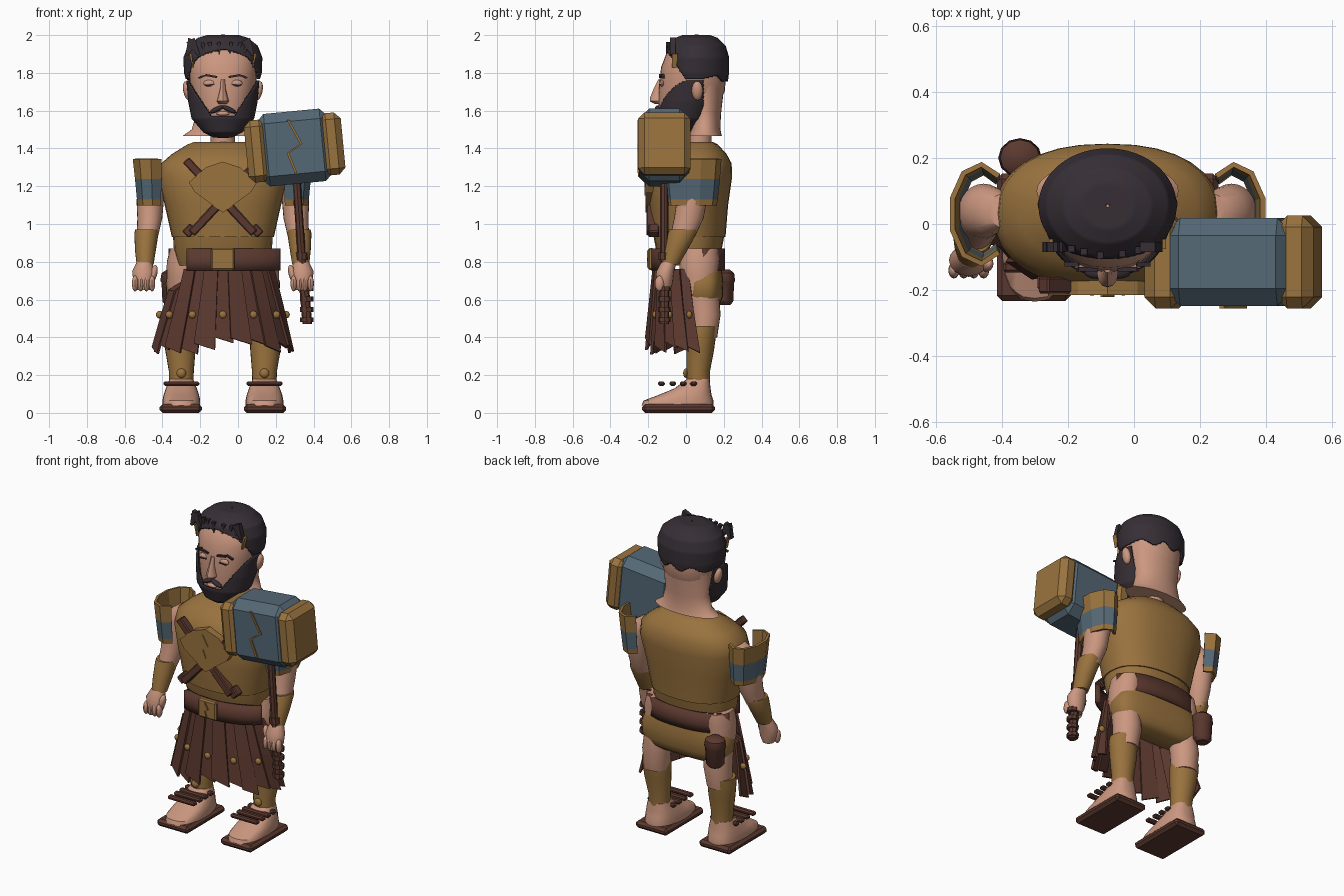
import bpy, bmesh, math, random
from mathutils import Matrix, Vector

random.seed(4)
if "Cube" in bpy.data.objects:
    bpy.data.objects.remove(bpy.data.objects["Cube"])
CENTRE = -.08          # the body stands left of the origin, balancing the hammer
RIGHT_LEFT = (("right", -1), ("left", 1))


def material(name, *rgb):
    mat = bpy.data.materials.new(name)
    mat.use_nodes = True
    mat.diffuse_color = (*rgb, 1)
    mat.node_tree.nodes["Principled BSDF"].inputs["Base Color"].default_value = (*rgb, 1)
    return mat


skin = material("skin", .6, .31, .215)
bronze = material("bronze", .32, .17, .048)
leather = material("leather", .105, .04, .028)
steel = material("blue steel", .09, .14, .18)
hair_dark = material("dark hair", .037, .028, .036)


def finish(name, bm, mats, thick=0, bevel=0, smooth=40):
    bmesh.ops.recalc_face_normals(bm, faces=bm.faces)
    mesh = bpy.data.meshes.new(name)
    bm.to_mesh(mesh)
    bm.free()
    for mat in mats if isinstance(mats, list) else [mats]:
        mesh.materials.append(mat)
    if smooth:
        mesh.shade_smooth()
        mesh.set_sharp_from_angle(angle=math.radians(smooth))
    ob = bpy.data.objects.new(name, mesh)
    ob.location.x = CENTRE
    bpy.context.collection.objects.link(ob)
    if thick:
        mod = ob.modifiers.new("thickness", "SOLIDIFY")
        mod.thickness, mod.offset = thick, 0
    if bevel:
        mod = ob.modifiers.new("bevel", "BEVEL")
        mod.width, mod.segments = bevel, 1
    return ob


def around(angle, x, y, rx, ry, power=2):
    """Point on an oval; angle 0 is the front, 90 degrees is the left side."""
    s, c = math.sin(angle), math.cos(angle)
    sx, cy = (math.copysign(abs(v) ** (2 / power), v) for v in (s, c))
    return x + rx * sx, y - ry * cy


def loft(name, mats, levels, n=24, arc=None, power=2, sub=1, keep=None, **opts):
    """Skin over oval levels (z, x, y, rx, ry); an arc or a keep rule leaves it open."""
    rows = [levels[0]]
    for a, b in zip(levels, levels[1:]):
        rows += [[p + (q - p) * k / sub for p, q in zip(a, b)] for k in range(1, sub + 1)]
    start, end = arc or (0, 360)
    count = n + 1 if arc else n
    bm = bmesh.new()
    grid = []
    for z, *oval in rows:
        angles = [math.radians(start + (end - start) * i / n) for i in range(count)]
        grid.append([bm.verts.new((*around(a, *oval, power), z)) for a in angles])
    for r, (low, high) in enumerate(zip(grid, grid[1:])):
        for i in range(n):
            j = (i + 1) % count
            bm.faces.new((low[i], low[j], high[j], high[i])).material_index = \
                r if isinstance(mats, list) else 0
    if keep:
        lost = [f for f in bm.faces if not keep(f.calc_center_median())]
        bmesh.ops.delete(bm, geom=lost, context="FACES")
    elif not arc:
        bm.faces.new(grid[0])
        bm.faces.new(grid[-1])
    return finish(name, bm, mats, **opts)


def side(levels, s):
    return [(z, s * x, *rest) for z, x, *rest in levels]


def box(name, mat, size, loc, tilt=0, bevel=0, taper=1):
    """Box turned about the front-back axis; taper narrows its lower end."""
    bm = bmesh.new()
    bmesh.ops.create_cube(bm, size=1)
    for v in bm.verts:
        if v.co.z < 0:
            v.co.x *= taper
    turn = Matrix.Rotation(math.radians(tilt), 4, "Y")
    bm.transform(Matrix.Translation(loc) @ turn @ Matrix.Diagonal((*size, 1)))
    return finish(name, bm, mat, bevel=bevel, smooth=0)


def ball(name, mat, size, loc, tilt=0):
    bm = bmesh.new()
    bmesh.ops.create_uvsphere(bm, u_segments=12, v_segments=8, radius=1)
    turn = Matrix.Rotation(math.radians(tilt), 4, "Y")
    bm.transform(Matrix.Translation(loc) @ turn @ Matrix.Diagonal((*size, 1)))
    return finish(name, bm, mat)


def plate(name, mat, outline, y, thick):
    bm = bmesh.new()
    bm.faces.new([bm.verts.new((x, y, z)) for x, z in outline])
    return finish(name, bm, mat, thick=thick, smooth=0)


def bolt(name, x, y, z, size):
    path = [(-.25, 1), (.25, .1), (-.25, -.25), (.05, -1)]
    edge = [(x + size * (u + .05), z + size * v) for u, v in path]
    back = [(x + size * (u - .05), z + size * v) for u, v in reversed(path)]
    plate(name, bronze, edge + back, y, .009)


# Torso: waist, breastplate and seat of the shorts
loft("waist", bronze, [(.78, 0, .02, .24, .15), (.87, 0, .015, .26, .175), (.95, 0, .015, .265, .19)], power=2.3)
loft("breastplate", bronze, [
    (.93, 0, .015, .27, .194), (1.1, 0, .015, .308, .208), (1.24, 0, .025, .342, .218),
    (1.32, 0, .035, .328, .207), (1.37, 0, .045, .27, .17), (1.42, 0, .06, .19, .11),
    (1.435, 0, .06, .15, .08)], n=32, power=2.3)
loft("shorts", bronze, [(.55, 0, .09, .22, .06), (.575, 0, .09, .27, .09), (.62, 0, .092, .298, .104),
                        (.69, 0, .092, .303, .106), (.74, 0, .088, .285, .104), (.8, 0, .07, .25, .11)],
     n=40, power=3)

# Chest emblem over crossed bars
for name, s in RIGHT_LEFT:
    box(name + "_crossed_bar", leather, (.045, .05, .53), (s * .015, -.185, 1.145), s * 43, .006)
    box(name + "_bar_end", leather, (.05, .055, .06), (s * .178, -.17, .965), -s * 43, .006)
half = [(.09, 1.3), (.18, 1.22), (.15, 1.17)]
plate("chest_emblem", bronze, [(0, 1.33), *half, (0, 1.06), *[(-x, z) for x, z in reversed(half)]], -.19, .05)
bolt("emblem_bolt", 0, -.216, 1.22, .07)

# Belt, buckle and pouch
band = (.755, .8, .87)
loft("front_belt", leather, [(z, 0, .02, .335, .19) for z in band], arc=(-34, 62), thick=.03)
loft("back_belt", leather, [(z, 0, .02, .29, .175) for z in band], arc=(108, 252), thick=.025, power=2.4)
box("buckle", bronze, (.125, .03, .115), (0, -.185, .815), bevel=.008)
bolt("buckle_bolt", 0, -.203, .815, .045)
loft("pouch", leather, [(.57, -.265, .2, .035, .035), (.59, -.265, .2, .055, .05), (.69, -.265, .2, .06, .055),
                        (.7, -.265, .2, .066, .06), (.74, -.265, .2, .06, .055), (.76, -.265, .2, .03, .03)], n=12)

# Skirt of leather strips, ragged at the hem
STRIPS = 13
for i in range(STRIPS):
    bm = bmesh.new()
    out = .012 * (i % 2)
    hem = .36 + random.uniform(-.02, .05)
    top, inset = (.7, .07) if i < 3 else (.76, 0)
    rows = []
    for t in (0, .15, .5, 1):
        shrink = inset if t == 0 else 0
        ring = (0, .03, .27 + .09 * t + out - shrink, .19 + .04 * t + out - shrink)
        spread = math.radians(84 + 16 * t)
        pair = []
        for k in (-.08, 1.08):
            angle = spread * (2 * (i + k) / STRIPS - 1)
            end = hem - (.035 if k > 1 else 0)
            pair.append(bm.verts.new((*around(angle, *ring), top + (end - top) * t)))
        rows.append(pair)
    for a, b in zip(rows, rows[1:]):
        bm.faces.new((a[0], a[1], b[1], b[0]))
    finish("skirt_strip", bm, leather, thick=.014, smooth=0)
    if i % 2 == 0:
        angle = math.radians(94) * (2 * (i + .5) / STRIPS - 1)
        x, y = around(angle, 0, .03, .335, .22)
        ball("skirt_rivet", bronze, (.02, .015, .02), (x, y, .52))

for name, s in RIGHT_LEFT:
    # Legs, greaves and sandals
    loft(name + "_thigh", skin, side([
        (.4, .22, .09, .075, .075), (.52, .215, .1, .085, .083), (.62, .21, .085, .083, .09),
        (.72, .212, .065, .086, .1), (.8, .21, .07, .087, .105), (.87, .2, .07, .08, .1)], s))
    loft(name + "_greave", bronze, side([
        (.15, .22, .065, .064, .062), (.22, .22, .065, .066, .062), (.33, .225, .075, .08, .073),
        (.42, .228, .08, .087, .08), (.46, .228, .085, .085, .08)], s))
    ball(name + "_greave_stud", bronze, (.025, .015, .025), (s * .22, 0, .21))
    loft(name + "_foot", skin, side([
        (.04, .22, -.045, .1, .19), (.065, .22, -.04, .1, .185), (.095, .22, -.005, .094, .14),
        (.13, .22, .035, .082, .095), (.18, .22, .065, .062, .06)], s), power=2.6)
    box(name + "_sole", leather, (.224, .385, .046), (s * .223, -.04, .023), bevel=.016)
    for y in (-.13, -.07, -.015, .04):
        box(name + "_sandal_strap", leather, (.19, .035, .024), (s * .22, y, .155), bevel=.008)
    # Arms, bracers and fists
    loft(name + "_upper_arm", skin, side([
        (.93, .4, -.02, .056, .065), (1.03, .387, .015, .066, .078), (1.12, .385, .03, .072, .08),
        (1.2, .375, .04, .075, .082), (1.26, .35, .04, .068, .07), (1.3, .32, .04, .04, .05)], s))
    loft(name + "_bracer", bronze, side([
        (.785, .412, -.085, .045, .048), (.86, .41, -.055, .055, .062), (.95, .405, -.02, .064, .076),
        (.97, .402, -.015, .062, .074)], s))
    loft(name + "_hand", skin, side([
        (.65, .42, -.115, .035, .035), (.69, .42, -.115, .054, .045), (.75, .42, -.11, .06, .047),
        (.8, .415, -.09, .04, .042)], s), n=16)
    for k in range(4):
        ball(name + "_finger", skin, (.017, .025, .042), (s * (.375 + .03 * k), -.14, .685))
    ball(name + "_thumb", skin, (.02, .025, .05), (s * .368, -.12, .735), -s * 15)
    # Shoulder guard: open faceted shell with a steel band
    loft(name + "_shoulder_guard", [bronze, steel, bronze], side([
        (1.1, .378, .03, .07, .125), (1.13, .378, .03, .073, .13), (1.24, .382, .03, .08, .142),
        (1.345, .386, .03, .088, .15)], s), n=7, arc=(s * 90 - 130, s * 90 + 130), thick=.016, smooth=0)

# Neck and head
loft("neck", skin, [(1.4, 0, .07, .065, .065), (1.6, 0, .07, .065, .065)])
loft("nape", skin, [(1.465, 0, .1, .215, .09), (1.5, 0, .1, .165, .082), (1.58, 0, .1, .142, .085),
                    (1.77, 0, .085, .165, .122)], n=32)
loft("head", skin, [
    (1.49, 0, -.03, .08, .09), (1.55, 0, -.01, .125, .13), (1.62, 0, .01, .15, .155),
    (1.7, 0, .03, .168, .175), (1.76, 0, .035, .177, .175), (1.83, 0, .04, .182, .172),
    (1.9, 0, .05, .175, .155), (1.96, 0, .055, .12, .11)], n=32, power=2.2)
loft("nose", skin, [(1.635, 0, -.14, .022, .025), (1.65, 0, -.15, .032, .042), (1.67, 0, -.15, .026, .04),
                    (1.72, 0, -.14, .014, .03), (1.765, 0, -.132, .012, .015)], n=12)
ball("lips", skin, (.035, .015, .012), (0, -.147, 1.585))
for name, s in RIGHT_LEFT:
    ball(name + "_ear", skin, (.022, .03, .052), (s * .188, .06, 1.705), s * 12)
    ball(name + "_eyelid", skin, (.034, .014, .018), (s * .07, -.126, 1.745))
    box(name + "_lash", hair_dark, (.05, .008, .006), (s * .07, -.139, 1.737), s * 4)
    box(name + "_inner_brow", hair_dark, (.06, .014, .011), (s * .06, -.137, 1.783), -s * 10)
    box(name + "_outer_brow", hair_dark, (.045, .014, .009), (s * .108, -.122, 1.781), s * 20)
    ball(name + "_moustache", hair_dark, (.042, .018, .013), (s * .032, -.148, 1.607), s * 25)

# Beard with an open face, and hair cut along the hairline
loft("beard", hair_dark, [
    (1.46, 0, -.05, .004, .004), (1.465, 0, -.05, .05, .05), (1.49, 0, -.045, .1, .09), (1.56, 0, -.02, .16, .135),
    (1.65, 0, .005, .178, .158), (1.76, 0, .03, .187, .172)], n=160, sub=16, power=2.1, thick=.012,
     keep=lambda c: c.y < .09 and not (c.y < .02 and c.z > max(1.57, 1.48 + 1.5 * abs(c.x))))
loft("hair", hair_dark, [
    (1.75, 0, .06, .185, .155), (1.8, 0, .055, .2, .167), (1.88, 0, .055, .203, .168),
    (1.94, 0, .055, .18, .15), (1.98, 0, .055, .13, .11), (1.995, 0, .055, .08, .07),
    (1.996, 0, .055, .004, .004)], n=128, sub=10, thick=.012,
     keep=lambda c: c.z > 1.77 + (max(0, -c.y) * 1.5 if c.y < .1 else .015 * math.sin(50 * c.x)))
for x in (-.1, -.065, -.02, .04, .085, .12):
    box("fringe_lock", hair_dark, (.02, .02, .075), (x, -.1 + abs(x) / 4, 1.925), x * 150, taper=.3)
for x, tilt in ((-.175, 20), (-.15, -30), (.14, -25)):
    box("hair_leaf", hair_dark, (.05, .03, .09), (x, -.07, 1.935), tilt, taper=.3)
for name, s in RIGHT_LEFT:
    box(name + "_temple_leaf", bronze, (.012, .03, .075), (s * .165, -.06, 1.865), s * 10, taper=.5)

# Hammer: chamfered block, end caps, shaft and wrapped grip
LEAN = -5.5
block = Vector((.38, -.115, 1.405))
along = Matrix.Rotation(math.radians(LEAN), 3, "Y") @ Vector((.2, 0, 0))
box("hammer_block", steel, (.4, .265, .385), block, LEAN, .052)
for name, s in RIGHT_LEFT:
    box(name + "_hammer_cap", bronze, (.115, .28, .33), block + s * along, LEAN, .034)
bolt("hammer_bolt", .38, -.251, 1.41, .14)
loft("hammer_shaft", leather, [(.64, .43, -.115, .022, .022), (1.23, .39, -.115, .022, .022)], n=8, smooth=30)
loft("hammer_grip", leather, [(.47, .447, -.115, .026, .026), (.67, .43, -.115, .026, .026)], n=8)
for z in (.48, .535, .59, .645):
    loft("grip_ring", leather, [(z, .445, -.115, .036, .034), (z + .025, .443, -.115, .036, .034)], n=8, smooth=30)
loft("shaft_collar", leather, [(.81, .42, -.115, .03, .03), (.85, .418, -.115, .03, .03)], n=8, smooth=30)
